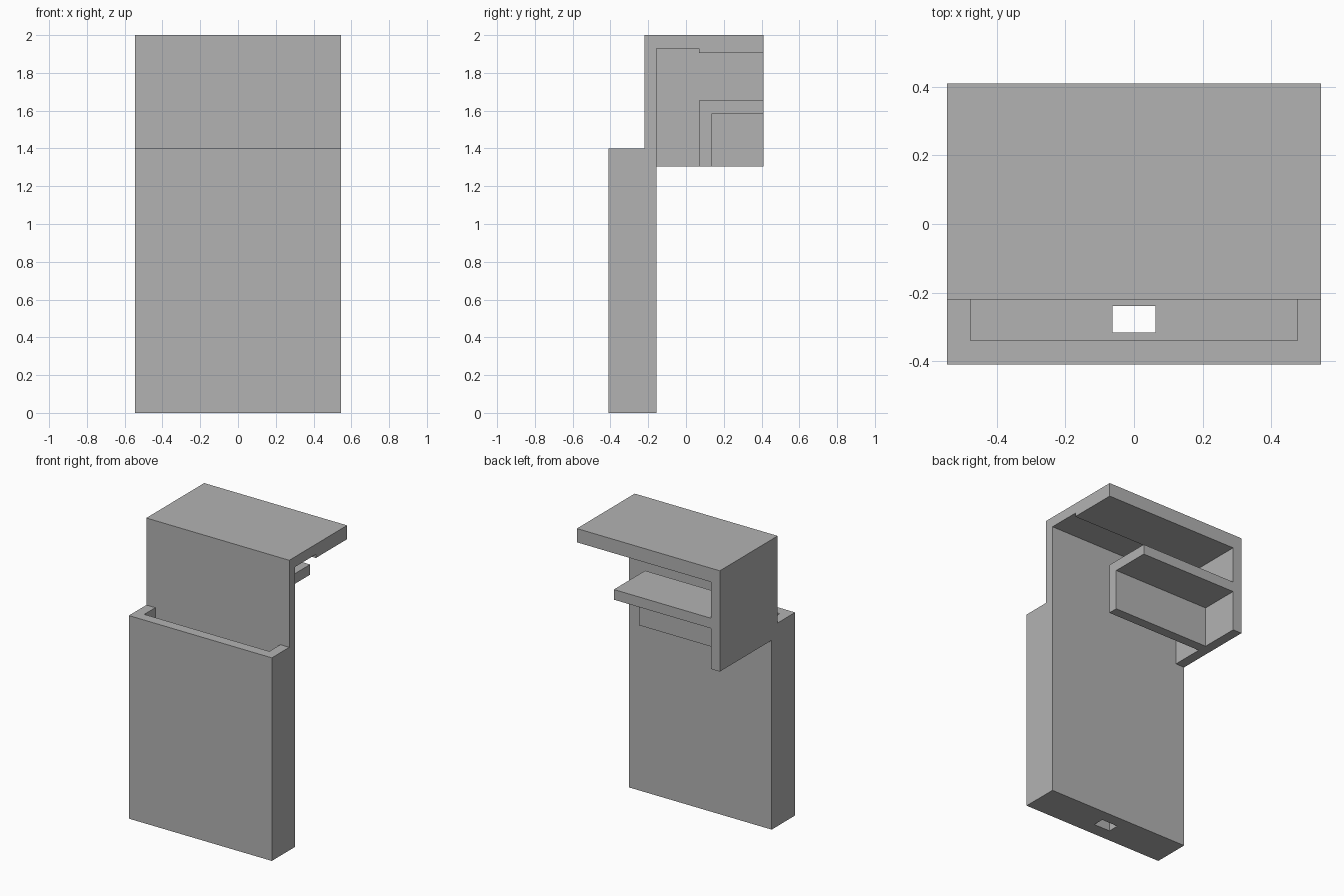
import bpy
import bmesh

cube = bpy.data.objects.get("Cube")
if cube:
    bpy.data.objects.remove(cube, do_unlink=True)

HALF = 0.545                 # half width of the holder
WALL = 0.068                 # general wall thickness
FRONT, BACK = -0.41, 0.41    # outer depth limits
PLATE_F, PLATE_B = -0.22, -0.155   # back plate faces
STEP = 0.07                  # depth where the top plate thickens
TOP, TOP_UNDER, LIP_UNDER = 2.0, 1.93, 1.905
HANG = 1.305                 # lower edge of the hook parts
RIM = 1.4                    # pocket rim height

grey = bpy.data.materials.new("plain grey")
grey.use_nodes = True
colour = (0.45, 0.45, 0.45, 1)
grey.diffuse_color = colour
grey.node_tree.nodes["Principled BSDF"].inputs["Base Color"].default_value = colour


def extrude_profile(name, profile, x0, x1):
    """Extrude a closed (y, z) profile along x."""
    bm = bmesh.new()
    face = bm.faces.new([bm.verts.new((x0, y, z)) for y, z in profile])
    side = bmesh.ops.extrude_face_region(bm, geom=[face])["geom"]
    moved = [v for v in side if isinstance(v, bmesh.types.BMVert)]
    bmesh.ops.translate(bm, verts=moved, vec=(x1 - x0, 0, 0))
    bmesh.ops.recalc_face_normals(bm, faces=bm.faces)
    mesh = bpy.data.meshes.new(name)
    bm.to_mesh(mesh)
    bm.free()
    mesh.materials.append(grey)
    obj = bpy.data.objects.new(name, mesh)
    bpy.context.scene.collection.objects.link(obj)
    return obj


def cut_box(target, name, half_x, y0, y1, z0, z1):
    """Subtract a box centred on x from the target."""
    cutter = extrude_profile(name, [(y0, z0), (y1, z0), (y1, z1), (y0, z1)],
                             -half_x, half_x)
    mod = target.modifiers.new(name, 'BOOLEAN')
    mod.operation = 'DIFFERENCE'
    mod.solver = 'EXACT'
    mod.object = cutter
    cutter.hide_render = True
    cutter.hide_set(True)


# Pocket, back plate and top plate share one side profile
body = extrude_profile("pocket_and_hook_body", [
    (FRONT, 0), (PLATE_B, 0), (PLATE_B, TOP_UNDER), (STEP, TOP_UNDER),
    (STEP, LIP_UNDER), (BACK, LIP_UNDER), (BACK, TOP), (PLATE_F, TOP),
    (PLATE_F, RIM), (FRONT, RIM)], -HALF, HALF)

# Open pocket and the slot through its floor
cut_box(body, "pocket_cutter", 0.477, -0.34, PLATE_F, WALL, RIM + 0.1)
cut_box(body, "floor_slot_cutter", 0.0625, -0.317, -0.239, -0.1, WALL + 0.1)

# Side panel closing one end of the hook
extrude_profile("side_panel", [
    (PLATE_B, HANG), (BACK, HANG), (BACK, LIP_UNDER), (STEP, LIP_UNDER),
    (STEP, TOP_UNDER), (PLATE_B, TOP_UNDER)], -HALF, -HALF + WALL)

# Angled inner bracket: shelf with a hanging plate
extrude_profile("inner_bracket", [
    (STEP, HANG), (0.138, HANG), (0.138, 1.585), (BACK, 1.585),
    (BACK, 1.655), (STEP, 1.655)], -HALF + WALL, 0.263)
